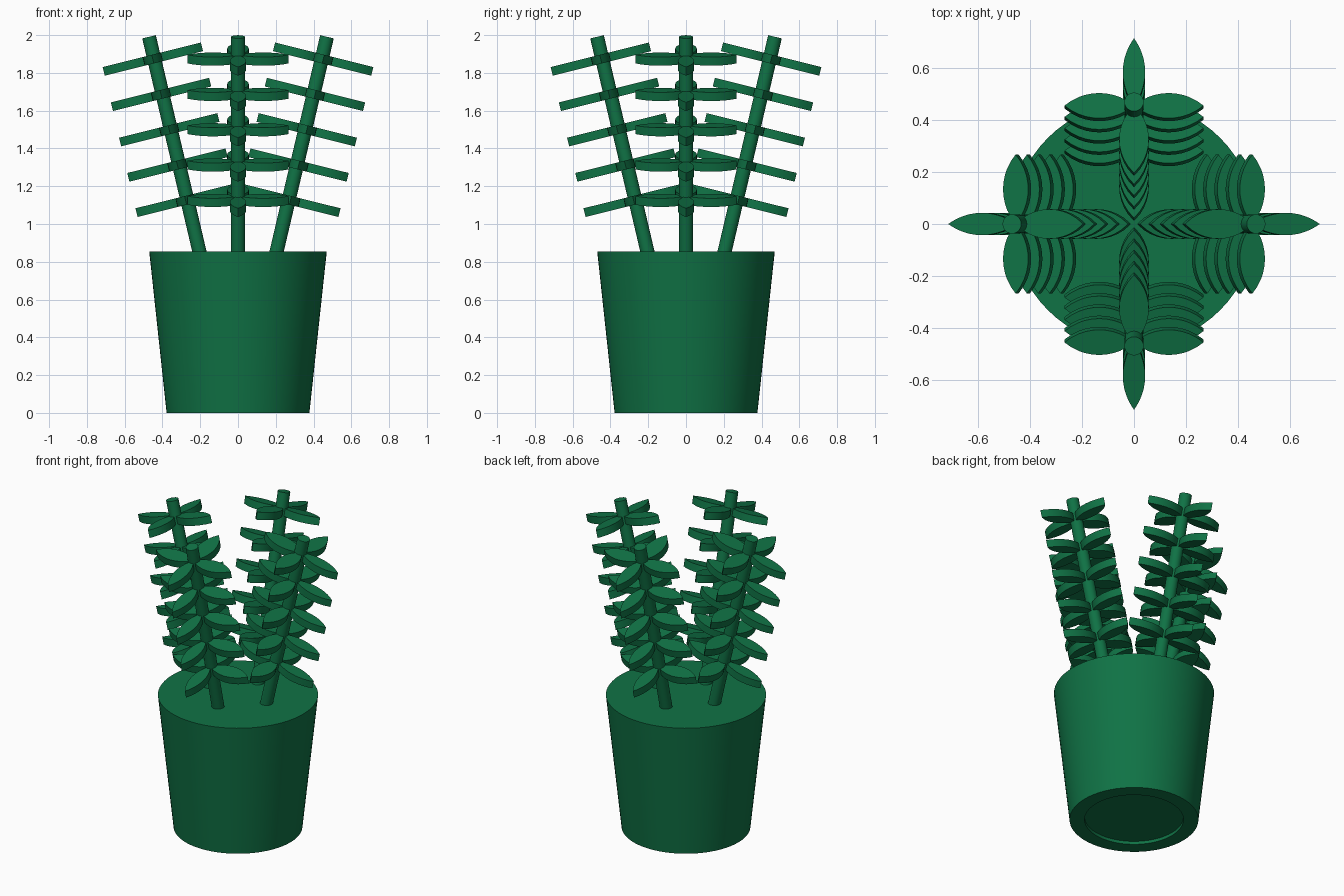
import bpy, bmesh, math
from mathutils import Matrix, Vector

if "Cube" in bpy.data.objects:
    bpy.data.objects.remove(bpy.data.objects["Cube"])

green = bpy.data.materials.new("plant_green")
green.diffuse_color = (0.005, 0.17, 0.06, 1)
green.use_nodes = True
green.node_tree.nodes["Principled BSDF"].inputs["Base Color"].default_value = green.diffuse_color


def finish(bm, name):
    bmesh.ops.recalc_face_normals(bm, faces=bm.faces)
    mesh = bpy.data.meshes.new(name)
    bm.to_mesh(mesh)
    bm.free()
    mesh.materials.append(green)
    ob = bpy.data.objects.new(name, mesh)
    bpy.context.collection.objects.link(ob)
    bpy.ops.object.select_all(action='DESELECT')
    ob.select_set(True)
    bpy.context.view_layer.objects.active = ob
    bpy.ops.object.shade_smooth_by_angle(angle=math.radians(30))
    return ob


def add_leaf(bm, matrix, length, half_width, thick=0.047, n=10):
    """Flat lens-shaped slab growing along local +x."""
    r = (length ** 2 / 4 + half_width ** 2) / (2 * half_width)

    def w(x):
        return math.sqrt(r * r - (x - length / 2) ** 2) - (r - half_width)
    xs = [length * i / n for i in range(n + 1)]
    outline = [(x, -w(x)) for x in xs[:-1]] + [(x, w(x)) for x in xs[:0:-1]]
    low = [bm.verts.new(matrix @ Vector((x, y, -thick / 2))) for x, y in outline]
    top = [bm.verts.new(matrix @ Vector((x, y, thick / 2))) for x, y in outline]
    bm.faces.new(low[::-1])
    bm.faces.new(top)
    for i in range(len(low)):
        j = (i + 1) % len(low)
        bm.faces.new((low[i], low[j], top[j], top[i]))


# Pot: lathed tapered body with a shallow recess underneath
bm = bmesh.new()
profile = [(0, 0.02), (0.29, 0.02), (0.29, 0), (0.378, 0), (0.47, 0.855), (0, 0.855)]
pts = [bm.verts.new((x, 0, z)) for x, z in profile]
edges = [bm.edges.new(p) for p in zip(pts, pts[1:])]
bmesh.ops.spin(bm, geom=pts + edges, axis=(0, 0, 1), cent=(0, 0, 0),
               angle=2 * math.pi, steps=64)
bmesh.ops.remove_doubles(bm, verts=bm.verts, dist=1e-4)
finish(bm, "pot")

# Four outward-leaning stems, each with five whorls of four leaves
STEM_TILT, LEAF_TILT = math.radians(13.2), math.radians(14)
stem_top = Vector((0.471, 0, 1.991))
stem_dir = Vector((math.sin(STEM_TILT), 0, math.cos(STEM_TILT)))
stem_len = 1.25
leaf_widths = (0.043, 0.05, 0.057, 0.05)   # outward, side, inward, side

for k, side in enumerate(("right", "back", "left", "front")):
    turn = Matrix.Rotation(k * math.pi / 2, 4, 'Z')

    bm = bmesh.new()
    centre = stem_top - stem_dir * stem_len / 2
    bmesh.ops.create_cone(bm, cap_ends=True, segments=24, radius1=0.037,
                          radius2=0.037, depth=stem_len,
                          matrix=turn @ Matrix.Translation(centre)
                          @ Matrix.Rotation(STEM_TILT, 4, 'Y'))
    finish(bm, side + "_stem")

    bm = bmesh.new()
    for level in range(5):
        whorl = (turn @ Matrix.Translation((0.451 - 0.0434 * level, 0, 1.873 - 0.187 * level))
                 @ Matrix.Rotation(LEAF_TILT, 4, 'Y'))
        for q, width in enumerate(leaf_widths):
            add_leaf(bm, whorl @ Matrix.Rotation(q * math.pi / 2, 4, 'Z'), 0.268, width)
    finish(bm, side + "_leaves")
